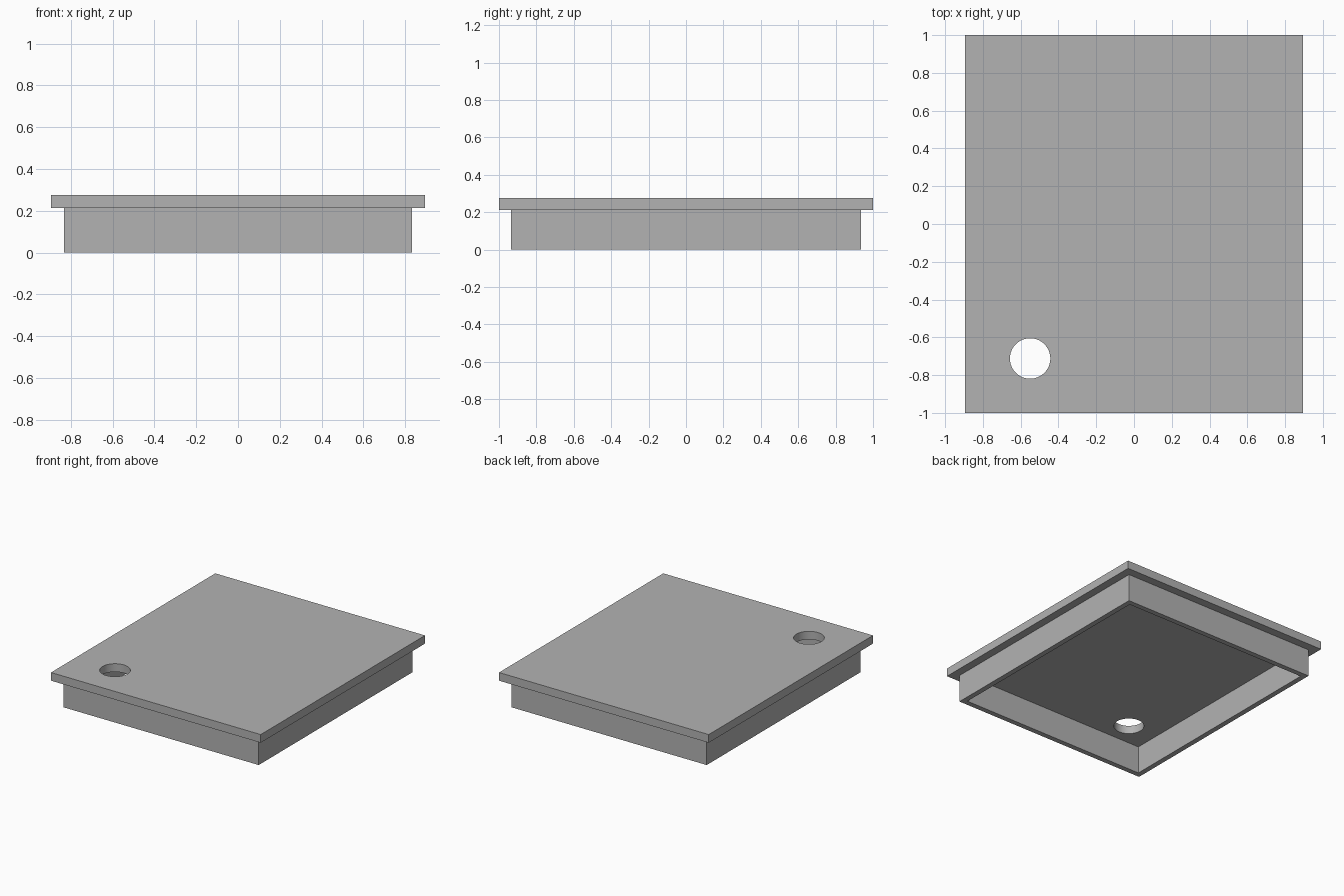
import bpy

cube = bpy.data.objects.get("Cube")
if cube:
    bpy.data.objects.remove(cube, do_unlink=True)

LID_X, LID_Y = 1.788, 2.0
RIM_X, RIM_Y = 1.664, 1.872
RIM_TOP, LID_TOP = 0.213, 0.276
WALL = 0.04
HOLE_X, HOLE_Y, HOLE_RADIUS = -0.55, -0.712, 0.107

grey = bpy.data.materials.new("plain_grey")
grey.use_nodes = True
colour = (0.45, 0.45, 0.45, 1)
grey.diffuse_color = colour
grey.node_tree.nodes["Principled BSDF"].inputs["Base Color"].default_value = colour


def box(name, size_x, size_y, bottom, top):
    bpy.ops.mesh.primitive_cube_add(size=1, location=(0, 0, (bottom + top) / 2))
    obj = bpy.context.object
    obj.name = name
    obj.scale = (size_x, size_y, top - bottom)
    bpy.ops.object.transform_apply(location=True, rotation=False, scale=True)
    obj.data.materials.append(grey)
    return obj


def cut(obj, cutter):
    mod = obj.modifiers.new("opening", "BOOLEAN")
    mod.operation = "DIFFERENCE"
    mod.solver = "EXACT"
    mod.object = cutter
    bpy.ops.object.select_all(action="DESELECT")
    bpy.context.view_layer.objects.active = obj
    obj.select_set(True)
    bpy.ops.object.modifier_apply(modifier=mod.name)
    bpy.data.objects.remove(cutter, do_unlink=True)


# Flat lid plate with a round finger hole
lid = box("lid_plate", LID_X, LID_Y, RIM_TOP, LID_TOP)
bpy.ops.mesh.primitive_cylinder_add(vertices=64, radius=HOLE_RADIUS, depth=1,
                                    location=(HOLE_X, HOLE_Y, LID_TOP))
hole = bpy.context.object
hole.name = "hole_cutter"
hole.hide_render = True
hole.data.materials.append(grey)
cut(lid, hole)
bpy.ops.object.shade_smooth_by_angle()

# Thin-walled rectangular skirt below the lid, open at the bottom
skirt = box("skirt_wall", RIM_X, RIM_Y, 0, RIM_TOP)
inner = box("skirt_cutter", RIM_X - 2 * WALL, RIM_Y - 2 * WALL, -0.1, RIM_TOP + 0.1)
inner.hide_render = True
cut(skirt, inner)
